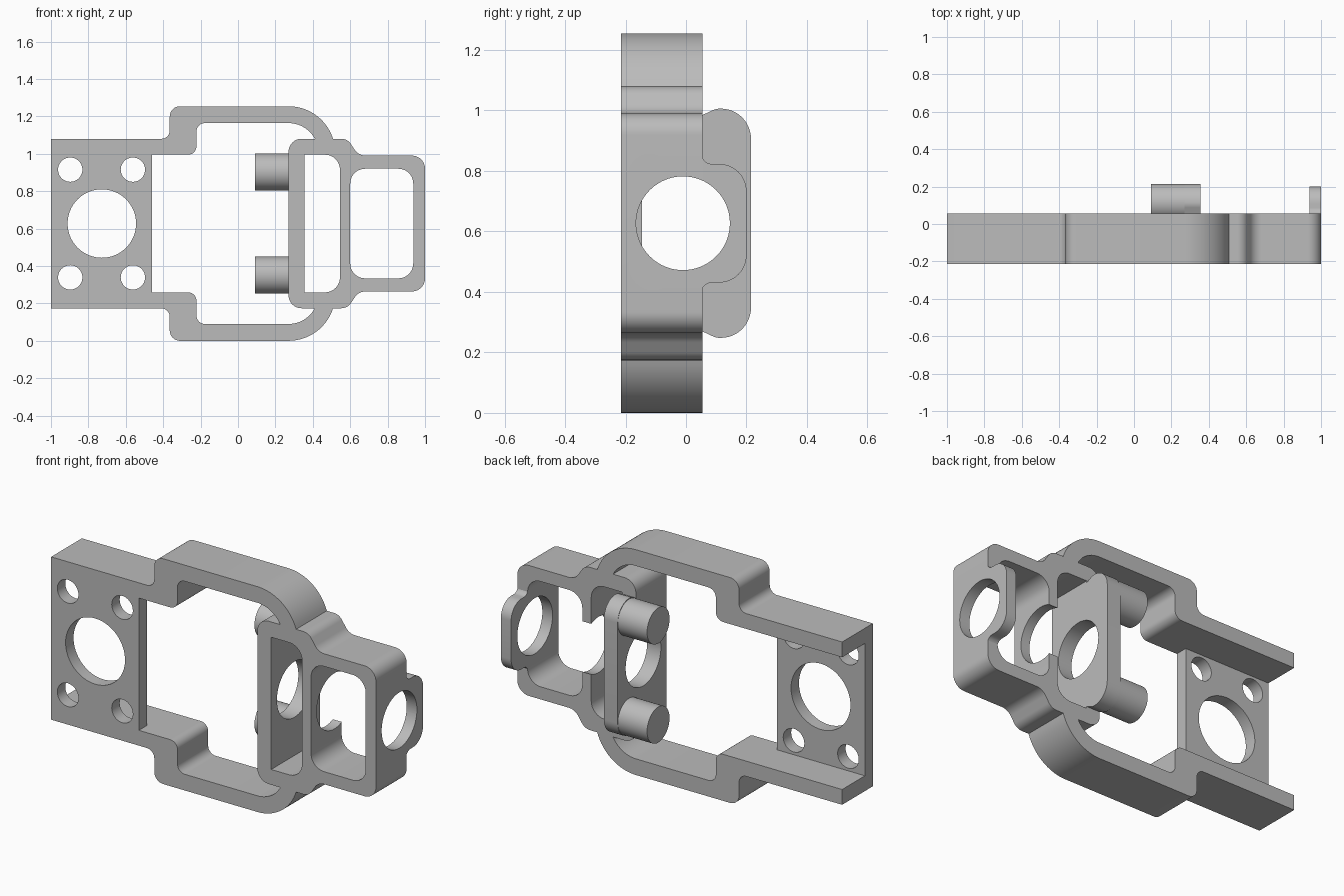
import bpy, bmesh, math
from mathutils import Matrix, Vector

cube = bpy.data.objects.get("Cube")
if cube:
    bpy.data.objects.remove(cube)

MID = 0.627               # height of the mirror line
FRONT, BACK = -0.215, 0.055
HOLE_Y = -0.01

grey = bpy.data.materials.new("plain grey")
grey.use_nodes = True
grey.diffuse_color = (0.5, 0.5, 0.5, 1)
grey.node_tree.nodes["Principled BSDF"].inputs["Base Color"].default_value = (0.5, 0.5, 0.5, 1)


def rounded(corners, steps=12):
    """Outline from (a, b, radius) corners, each replaced by a tangent arc."""
    out = []
    for i, (a, b, r) in enumerate(corners):
        p = Vector((a, b))
        if r == 0:
            out.append(p)
            continue
        u = (Vector(corners[i - 1][:2]) - p).normalized()
        v = (Vector(corners[(i + 1) % len(corners)][:2]) - p).normalized()
        half = u.angle(v) / 2
        centre = p + (u + v).normalized() * (r / math.sin(half))
        reach = r / math.tan(half)
        start, end = p + u * reach - centre, p + v * reach - centre
        turn = start.angle_signed(end)
        for k in range(steps + 1):
            out.append(centre + Matrix.Rotation(-turn * k / steps, 2) @ start)
    return out


def mirrored(corners):
    """Close an upper half outline with its reflection below."""
    return corners + [(a, 2 * MID - b, r) for a, b, r in reversed(corners)]


def circle(a, b, r, n=64):
    return [Vector((a + r * math.cos(math.tau * k / n), b + r * math.sin(math.tau * k / n)))
            for k in range(n)]


def slab(name, loops, axis, low, high):
    """Extrude a filled outline with holes along y (xz outline) or x (yz outline)."""
    curve = bpy.data.curves.new(name, 'CURVE')
    curve.dimensions = '2D'
    curve.fill_mode = 'BOTH'
    curve.extrude = (high - low) / 2
    for loop in loops:
        spline = curve.splines.new('POLY')
        spline.points.add(len(loop) - 1)
        for point, p in zip(spline.points, loop):
            point.co = (p.x, p.y, 0, 1)
        spline.use_cyclic_u = True
    temp = bpy.data.objects.new(name + " curve", curve)
    bpy.context.collection.objects.link(temp)
    graph = bpy.context.evaluated_depsgraph_get()
    mesh = bpy.data.meshes.new_from_object(temp.evaluated_get(graph))
    bpy.data.objects.remove(temp)
    mid = (low + high) / 2
    if axis == 'y':
        place = Matrix(((1, 0, 0, 0), (0, 0, -1, mid), (0, 1, 0, 0), (0, 0, 0, 1)))
    else:
        place = Matrix(((0, 0, 1, mid), (1, 0, 0, 0), (0, 1, 0, 0), (0, 0, 0, 1)))
    bm = bmesh.new()
    bm.from_mesh(mesh)
    bmesh.ops.remove_doubles(bm, verts=bm.verts, dist=0.0002)
    bmesh.ops.transform(bm, matrix=place, verts=bm.verts)
    bmesh.ops.recalc_face_normals(bm, faces=bm.faces)
    bm.to_mesh(mesh)
    bm.free()
    mesh.materials.clear()
    mesh.materials.append(grey)
    obj = bpy.data.objects.new(name, mesh)
    bpy.context.collection.objects.link(obj)
    return obj


def activate(obj):
    bpy.ops.object.select_all(action='DESELECT')
    obj.select_set(True)
    bpy.context.view_layer.objects.active = obj


# Frame: stepped arms, curved shoulders and the double box, in one outline
def arc(radius, first, last, n=16):
    return [(0.27 + radius * math.cos(math.radians(t)), 1.004 + radius * math.sin(math.radians(t)), 0)
            for t in (first + (last - first) * k / n for k in range(n + 1))]


outer = [(-1, 1.08, 0), (-0.365, 1.08, 0.045), (-0.365, 1.254, 0.055)]
outer += arc(0.25, 90, 17.7)
outer += [(0.585, 1.08, 0.06), (0.645, 0.99, 0.07), (1, 0.99, 0.07)]
inner = [(0.27, 1.08, 0.07)]
inner += arc(0.16, 28.4, 90)
inner += [(-0.222, 1.164, 0.045), (-0.222, 0.995, 0.045), (-1, 0.995, 0)]
outline = mirrored(outer) + [(a, 2 * MID - b, r) for a, b, r in reversed(inner)] + inner
narrow_window = mirrored([(0.355, 0.995, 0), (0.545, 0.995, 0.08)])
wide_window = mirrored([(0.6, 0.92, 0.08), (0.937, 0.92, 0.08)])
frame = slab("frame", [rounded(outline), rounded(narrow_window), rounded(wide_window)],
             'y', FRONT, BACK)

# Mounting plate with a large bore and four screw holes
plate_edge = rounded(mirrored([(-1, 0.995, 0), (-0.46, 0.995, 0)]))
bores = [circle(-0.728, MID, 0.183)]
bores += [circle(x, MID + s * 0.288, 0.065, 40) for x in (-0.897, -0.562) for s in (-1, 1)]
slab("mounting_plate", [plate_edge] + bores, 'y', FRONT, FRONT + 0.07)

# Rear tabs on the inner and outer box walls
inner_tab = slab("inner_wall_tab", [rounded(mirrored(
    [(BACK, 0.985, 0), (0.1, 1.006, 0.06), (0.215, 1.006, 0.1)]))], 'x', 0.27, 0.355)
outer_tab = slab("outer_wall_tab", [rounded(mirrored(
    [(0.05, 0.862, 0), (BACK, 0.823, 0.036), (0.2, 0.823, 0.09)]))], 'x', 0.937, 1)

# Pegs on the inner wall
for label, side in (("upper", 1), ("lower", -1)):
    slab(label + "_peg", [circle(0.115, MID + side * 0.276, 0.099)], 'x', 0.09, 0.27)

# Cross bore through all three box walls
cutter = slab("bore_cutter", [circle(HOLE_Y, MID, 0.155, 80)], 'x', 0.2, 1.1)
for obj in (frame, inner_tab, outer_tab):
    activate(obj)
    cut = obj.modifiers.new("cross bore", 'BOOLEAN')
    cut.operation = 'DIFFERENCE'
    cut.solver = 'EXACT'
    cut.object = cutter
    bpy.ops.object.modifier_apply(modifier=cut.name)
bpy.data.objects.remove(cutter)

for obj in bpy.context.collection.objects:
    if obj.type == 'MESH' and grey.name in obj.data.materials:
        activate(obj)
        bpy.ops.object.shade_smooth_by_angle(angle=math.radians(30))
